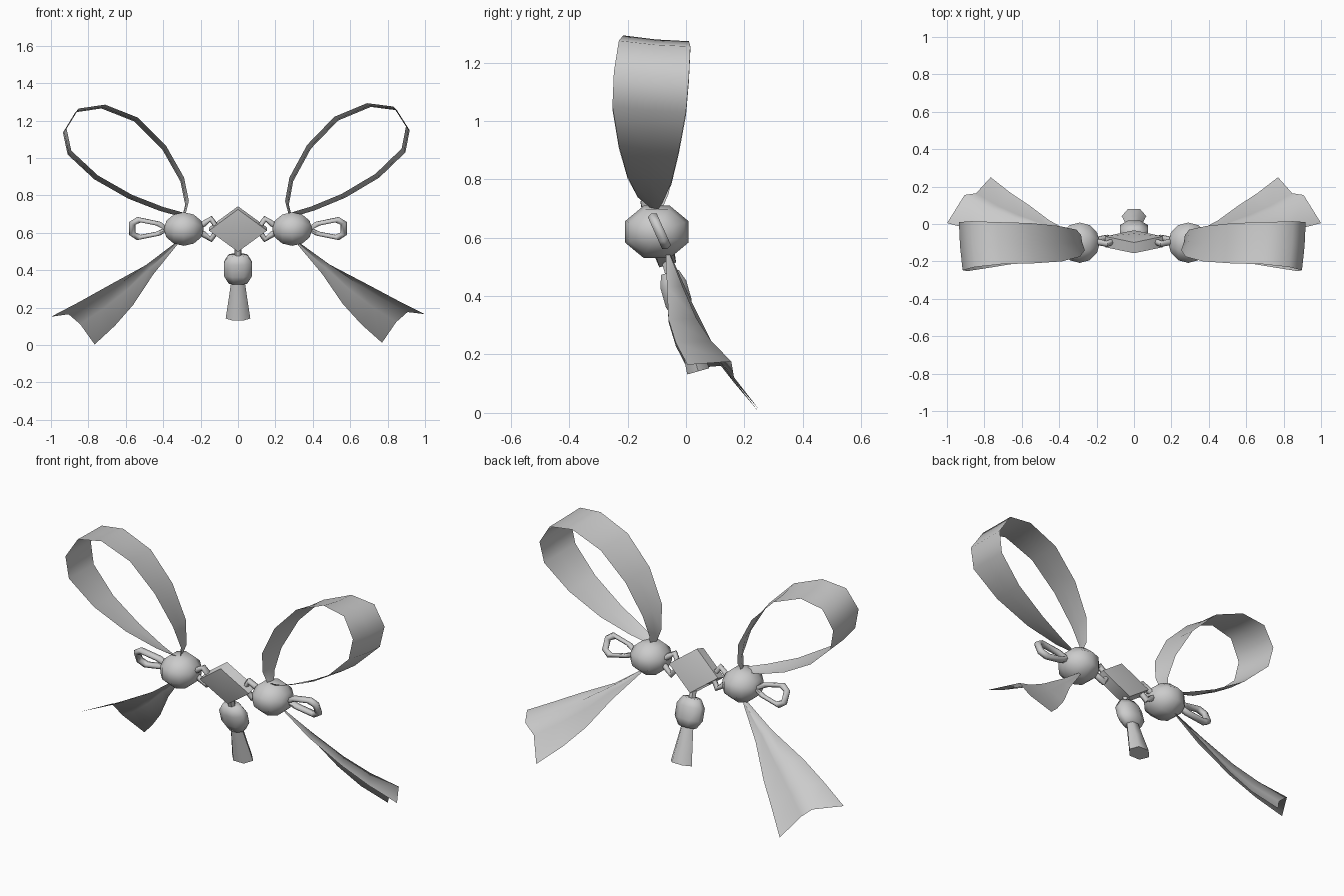
import bpy, bmesh, math
from mathutils import Vector, Matrix

cube = bpy.data.objects.get("Cube")
if cube:
    bpy.data.objects.remove(cube)

mat = bpy.data.materials.new("plain_grey")
mat.use_nodes = True
GREY = (0.6, 0.6, 0.6, 1)
mat.diffuse_color = GREY
mat.node_tree.nodes["Principled BSDF"].inputs["Base Color"].default_value = GREY

# The centre pendant leans: its top forward, its bottom back
LEAN = Matrix.Translation((0, -.095, .62)) @ Matrix.Rotation(math.radians(16), 4, 'X')


def finish(name, bm, smooth=60, solid=True):
    if solid:
        bmesh.ops.recalc_face_normals(bm, faces=bm.faces)
    mesh = bpy.data.meshes.new(name)
    bm.to_mesh(mesh)
    bm.free()
    mesh.materials.append(mat)
    ob = bpy.data.objects.new(name, mesh)
    bpy.context.collection.objects.link(ob)
    bpy.ops.object.select_all(action='DESELECT')
    ob.select_set(True)
    bpy.context.view_layer.objects.active = ob
    bpy.ops.object.shade_smooth_by_angle(angle=math.radians(smooth))


def grid(bm, rows, closed=False, wrap=False):
    """Skin rows of points with quads."""
    vs = [[bm.verts.new(p) for p in r] for r in rows]
    n, m = len(vs), len(vs[0])
    for i in range(n if wrap else n - 1):
        a, b = vs[i], vs[(i + 1) % n]
        for j in range(m if closed else m - 1):
            k = (j + 1) % m
            bm.faces.new((a[j], a[k], b[k], b[j]))
    return vs


def lathe(name, profile, seg, phase, smooth):
    """Capped leaning stack of polygons; each entry is height, x radius, y radius."""
    bm = bmesh.new()
    angles = [2 * math.pi * (k + phase) / seg for k in range(seg)]
    rows = [[(rx * math.cos(a), ry * math.sin(a), z) for a in angles] for z, rx, ry in profile]
    vs = grid(bm, rows, closed=True)
    bm.faces.new(vs[0])
    bm.faces.new(vs[-1])
    bm.transform(LEAN)
    finish(name, bm, smooth)


def ring(name, path, r, lean, side):
    """Closed six-sided tube along a leaning outline."""
    bm = bmesh.new()
    pts = [Vector((side * x, -0.09 - lean * (z - 0.62), z)) for x, z in path]
    mid = sum(pts, Vector()) / len(pts)
    axis = Vector((0, 1, lean)).normalized()
    rows = []
    for p in pts:
        out = (p - mid).normalized()
        rows.append([p + r * (out * math.cos(a) + axis * math.sin(a))
                     for a in [math.pi / 3 * k for k in range(6)]])
    grid(bm, rows, closed=True, wrap=True)
    finish(name, bm, 70)


def ribbon(name, rows, side):
    """Open sheet mirrored to its side; the right one hangs a little lower."""
    bm = bmesh.new()
    grid(bm, [[(side * p[0], p[1], p[2]) for p in r] for r in rows])
    if side < 0:
        pivot = Matrix.Translation((-.29, 0, .2))
        bm.transform(pivot @ Matrix.Rotation(math.radians(-1.1), 4, 'Y') @ pivot.inverted())
    finish(name, bm, 80, solid=False)


# Loop centre line (x, z) with front and back edge depth
LOOP = [(.28, .69, -.12, -.09), (.262, .76, -.14, -.06), (.285, .885, -.175, -.03),
        (.38, 1.06, -.2, -.01), (.525, 1.21, -.21, .005), (.70, 1.283, -.215, .01),
        (.84, 1.265, -.23, .015), (.908, 1.158, -.247, .01), (.885, 1.04, -.252, 0),
        (.745, .905, -.23, -.025), (.565, .798, -.20, -.05), (.40, .73, -.165, -.08),
        (.30, .70, -.13, -.10)]
# Tail edges from the bead to the forked end, with the amount of curl
UPPER = [(.31, -.07, .56), (.49, -.065, .43), (.70, -.06, .32), (.85, -.035, .24), (1, .005, .165)]
LOWER = [(.32, -.05, .535), (.45, .02, .38), (.56, .10, .22), (.66, .165, .11), (.77, .25, .012)]
CURL = [.05, .35, .6, .8, 1]
OUTER_RING = [(.38, .62), (.43, .65), (.53, .67), (.565, .65), (.565, .595), (.53, .575), (.43, .595)]
LINK = [(.105, .62), (.145, .675), (.18, .65), (.22, .62), (.18, .59), (.145, .565)]

for side, tag in ((1, "left"), (-1, "right")):
    # Rounded bead
    bm = bmesh.new()
    bmesh.ops.create_uvsphere(bm, u_segments=8, v_segments=6, radius=1)
    bm.transform(Matrix.Translation((side * .29, -.1, .62))
                 @ Matrix.Diagonal((.107, .117, .097, 1))
                 @ Matrix.Rotation(math.pi / 2, 4, 'Y')
                 @ Matrix.Rotation(math.pi / 8, 4, 'Z'))
    finish(tag + "_bead", bm)

    # Ribbon loop, its back edge drifting outwards and down
    rows = [[(x + .02 * s, yf + (yb - yf) * t, z - .02 * s)
             for t, s in ((0, -.5), (.5, .2), (1, .5))] for x, z, yf, yb in LOOP]
    ribbon(tag + "_ribbon_loop", rows, side)

    # Forked ribbon tail, curled upwards between its edges
    rows = []
    for u, l, c in zip(UPPER, LOWER, CURL):
        u, l = Vector(u), Vector(l)
        rows.append([u, u.lerp(l, .45) + c * Vector((.01, .04, .08)),
                     u.lerp(l, .67) + c * Vector((0, -.005, .06)), l])
    ribbon(tag + "_ribbon_tail", rows, side)

    ring(tag + "_outer_ring", OUTER_RING, .019, .45, side)
    ring(tag + "_chain_link", LINK, .017, .3, side)

# Diamond plate: thick square rim with softly domed faces
bm = bmesh.new()
corners = [(.155, 0), (0, .118), (-.155, 0), (0, -.118)]
vs = grid(bm, [[(x, d, z) for x, z in corners] for d in (-.03, .03)], closed=True)
for loop, d in zip(vs, (-.045, .045)):
    tip = bm.verts.new((0, d, 0))
    for k in range(4):
        bm.faces.new((loop[k], loop[(k + 1) % 4], tip))
bm.transform(LEAN)
finish("centre_diamond", bm, 80)

# Hanging tassel
lathe("tassel_neck", [(-.16, .02, .02), (-.09, .02, .02)], 6, 0, 50)
lathe("tassel_bead", [(-.3, .054, .034), (-.255, .082, .05),
                      (-.187, .082, .05), (-.144, .054, .034)], 8, .5, 70)
lathe("tassel_skirt", [(-.497, .066, .045), (-.39, .05, .036), (-.28, .035, .026)], 6, 0, 70)
